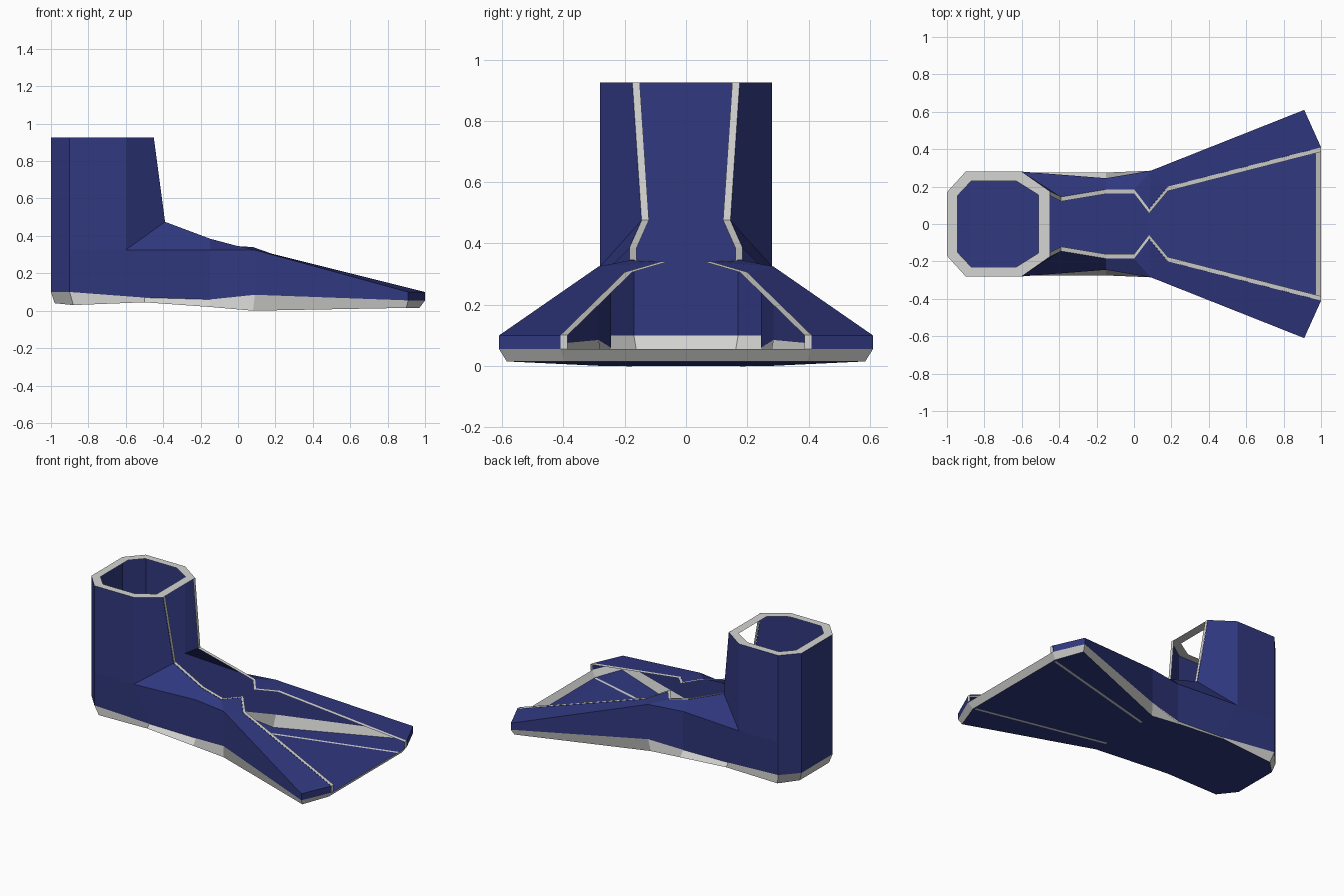
import bpy, bmesh

if "Cube" in bpy.data.objects:
    bpy.data.objects.remove(bpy.data.objects["Cube"])


def material(name, rgb):
    m = bpy.data.materials.new(name)
    m.diffuse_color = (*rgb, 1)
    m.use_nodes = True
    m.node_tree.nodes["Principled BSDF"].inputs["Base Color"].default_value = m.diffuse_color
    return m


BLUE = material("navy blue", (0.030, 0.040, 0.215))
GREY = material("light grey", (0.66, 0.66, 0.65))


def build(name, mat, faces):
    """Make a half shell (y >= 0) from face corner lists and mirror it over y."""
    bm = bmesh.new()
    for f in faces:
        bm.faces.new([bm.verts.new(p) for p in f])
    bmesh.ops.remove_doubles(bm, verts=bm.verts, dist=0.0005)
    bmesh.ops.recalc_face_normals(bm, faces=bm.faces)
    me = bpy.data.meshes.new(name)
    bm.to_mesh(me)
    bm.free()
    me.materials.append(mat)
    ob = bpy.data.objects.new(name, me)
    bpy.context.collection.objects.link(ob)
    mod = ob.modifiers.new("mirror", 'MIRROR')
    mod.use_axis = (False, True, False)
    return ob


def ribbon(a, b):
    """Quads joining two rows of points."""
    return [(a[i], a[i + 1], b[i + 1], b[i]) for i in range(len(a) - 1)]


# Half outlines from heel centre to toe centre
bottom = [(-.98, 0, .04), (-.98, .16, .04), (-.88, .26, .03), (-.5, .275, .045),
          (-.15, .275, .02), (.08, .27, 0), (.9, .585, .015), (.97, .395, .015), (.97, 0, .015)]
band = [(-1, 0, .1), (-1, .17, .1), (-.9, .28, .1), (-.5, .255, .07),
        (-.15, .245, .06), (.09, .285, .085), (.91, .61, .055), (1, .41, .055), (1, 0, .055)]
shoulder = [(-1, 0, .325), (-1, .17, .325), (-.9, .28, .325), (-.6, .28, .325),
            (-.15, .245, .325), (.09, .285, .325), (.91, .61, .1), (1, .41, .1)]
# Edge of the front opening, from the collar down to the toe
opening = [(-.45, .175, .925), (-.39, .145, .475), (-.15, .185, .385), (0, .185, .345),
           (.08, .08, .34), (.18, .2, .305), (1, .41, .1)]
collar = [(x, y, .925) for x, y, z in shoulder[:4]] + [opening[0], (-.45, 0, .925)]
collar_in = [(x, y, .925) for x, y in
             ((-.945, 0), (-.945, .15), (-.87, .23), (-.63, .23), (-.51, .155), (-.51, 0))]

# Upper: side walls, ankle and instep
s, t = shoulder, opening
upper = ribbon(band[:8], s) + ribbon(s[:4], collar[:4])
upper += [(collar[3], t[0], t[1], s[3]), (s[3], t[1], t[2], s[4]), (s[4], t[2], t[3], s[5]),
          (s[5], t[3], t[4]), (s[5], t[4], t[5]), (s[5], t[5], t[6], s[6])]
build("boot_upper", BLUE, upper)

# Sole: grey side band and blue floor
build("sole_band", GREY, ribbon(bottom, band))
centre = [(x, 0, z) for x, y, z in bottom]
floor = [(bottom[0], bottom[1], bottom[2], centre[2])] + ribbon(bottom[2:8], centre[2:8])
build("sole_floor", BLUE, floor)

# Flat collar ring
build("collar_ring", GREY, ribbon(collar, collar_in))

# Trim lip along the opening, ending at the toe
edge = opening + [(1, .41, .055)]
build("opening_trim", GREY, ribbon([(x + .001, y, z + .001) for x, y, z in edge],
                                   [(x + .001, y - .024, z + .001) for x, y, z in edge]))

# Thin lines along the sole, on both of its faces
lines = []
for dz in (-.002, .003):
    a = [(.08, .16, dz), (.96, .375, .015 + dz)]
    lines += ribbon(a, [(x, y + .018, z) for x, y, z in a])
build("sole_lines", GREY, lines)
